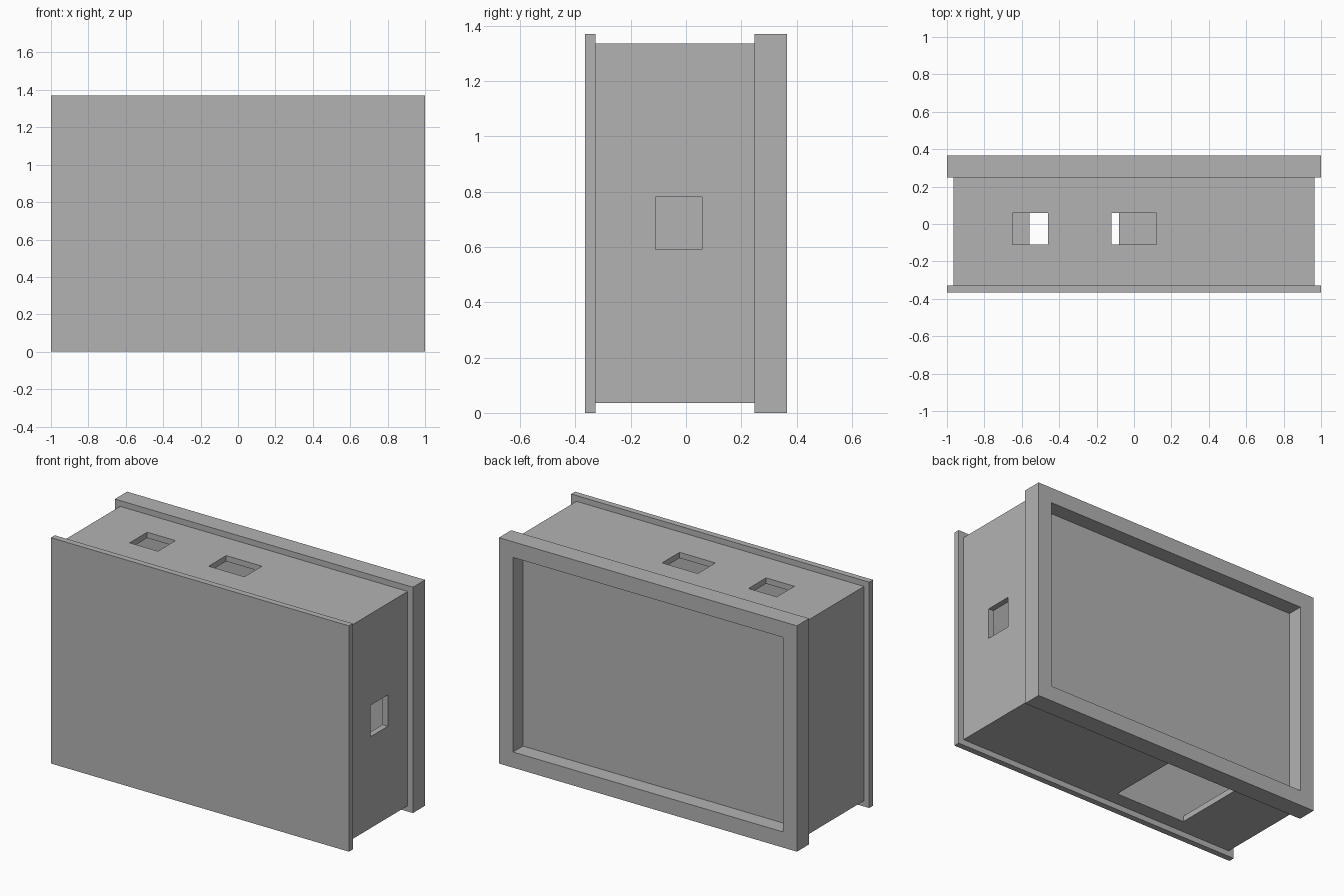
import bpy
import bmesh
from mathutils import Vector

cube = bpy.data.objects.get("Cube")
if cube:
    bpy.data.objects.remove(cube, do_unlink=True)

GREY = (0.45, 0.45, 0.45, 1.0)
grey = bpy.data.materials.new("plain grey")
grey.use_nodes = True
grey.diffuse_color = GREY
grey.node_tree.nodes["Principled BSDF"].inputs["Base Color"].default_value = GREY


def box(name, x, y, z):
    """Box from (low, high) ranges on each axis."""
    bm = bmesh.new()
    bmesh.ops.create_cube(bm, size=1.0)
    for v in bm.verts:
        v.co = Vector([lo + (hi - lo) * (c + 0.5)
                       for c, (lo, hi) in zip(v.co, (x, y, z))])
    mesh = bpy.data.meshes.new(name)
    bm.to_mesh(mesh)
    bm.free()
    mesh.materials.append(grey)
    obj = bpy.data.objects.new(name, mesh)
    bpy.context.collection.objects.link(obj)
    return obj


def cut(obj, *ranges):
    """Cut a box out of an object and bake the result."""
    cutter = box("cutter", *ranges)
    cutter.hide_render = True
    mod = obj.modifiers.new("cut", "BOOLEAN")
    mod.operation = "DIFFERENCE"
    mod.solver = "EXACT"
    mod.object = cutter
    bpy.context.view_layer.update()
    graph = bpy.context.evaluated_depsgraph_get()
    baked = bpy.data.meshes.new_from_object(obj.evaluated_get(graph))
    obj.modifiers.clear()
    obj.data = baked
    bpy.data.objects.remove(cutter, do_unlink=True)


HEIGHT = 1.37
STEP = 0.035     # wall thickness and step in from the rims
RIM = 0.095      # width and depth of the back recess
BACK = 0.365
side = 1 - STEP
inside = side - STEP
floor, ceiling = 2 * STEP, HEIGHT - 2 * STEP
port_y = (-0.11, 0.058)

# Front plate
box("front_panel", (-1, 1), (-BACK, -0.328), (0, HEIGHT))

# Hollow body
body = box("body", (-side, side), (-0.328, 0.248), (STEP, HEIGHT - STEP))
cut(body, (-inside, inside), (-0.24, 0.235), (floor, ceiling))

# Two openings in the top
for span in ((-0.65, -0.46), (-0.12, 0.12)):
    cut(body, span, port_y, (ceiling - 0.1, HEIGHT))

# Opening in the left side
cut(body, (inside - 0.1, 1), port_y, (0.59, 0.78))

# Large opening underneath
cut(body, (-0.56, -0.08), (-0.24, 0.235), (0, floor + 0.1))

# Back frame with its recessed panel
frame = box("back_frame", (-1, 1), (0.248, BACK), (0, HEIGHT))
cut(frame, (RIM - 1, 1 - RIM), (BACK - RIM, BACK + 0.1), (RIM, HEIGHT - RIM))
